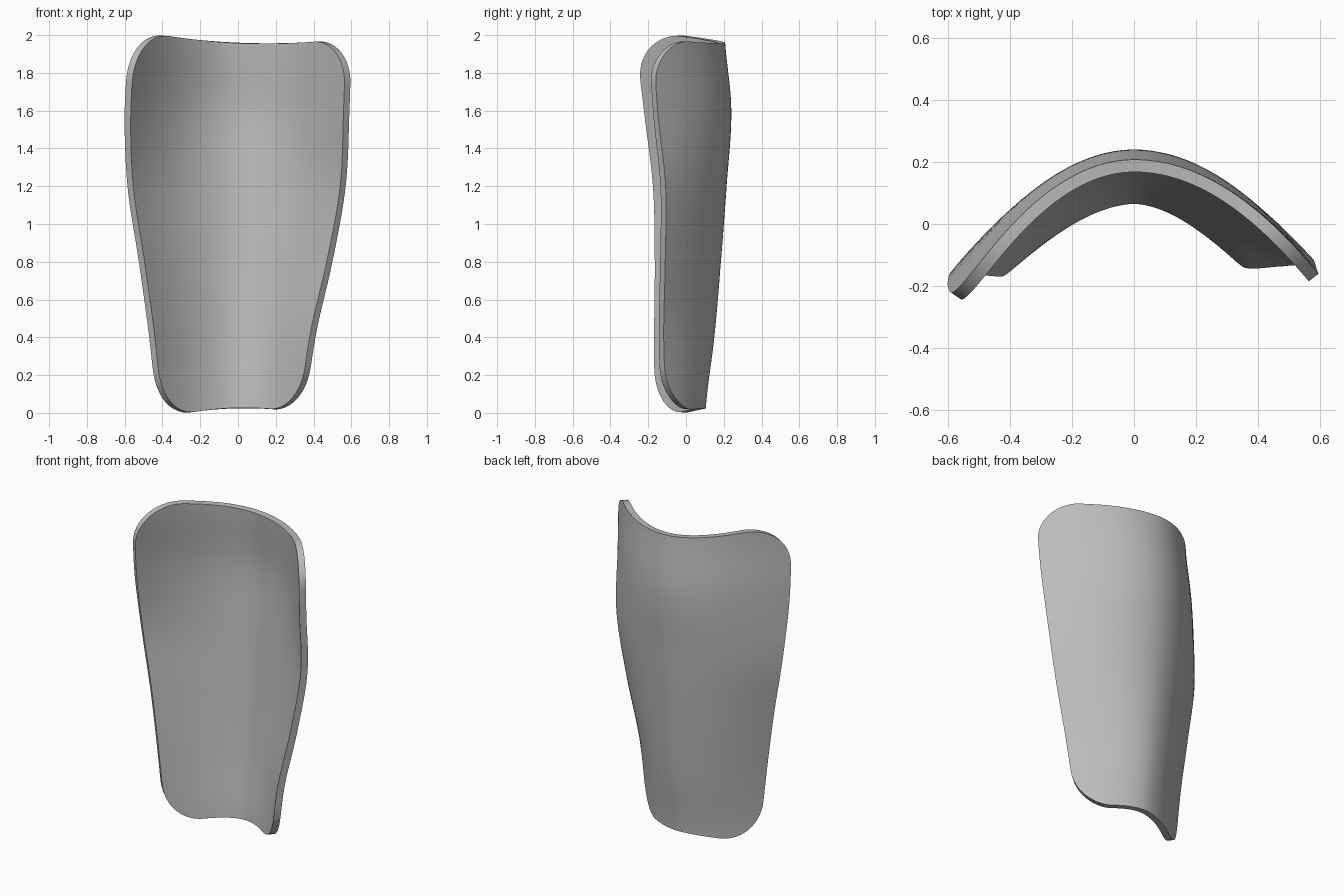
import bpy, bmesh
from math import cos, pi, sqrt

if "Cube" in bpy.data.objects:
    bpy.data.objects.remove(bpy.data.objects["Cube"])

# Cross-section every 0.4 in height:
# half width at -x, half width at +x, crest y, edge y at -x, edge y at +x
STEP = 0.4
SECTIONS = [
    (0.43, 0.36, 0.103, -0.135, -0.105),
    (0.47, 0.41, 0.15, -0.142, -0.118),
    (0.525, 0.50, 0.185, -0.139, -0.11),
    (0.585, 0.57, 0.215, -0.149, -0.108),
    (0.60, 0.59, 0.24, -0.199, -0.15),
    (0.575, 0.60, 0.205, -0.24, -0.17),
]
THICKNESS = 0.04
ROWS, COLS = 56, 40


def section(z):
    """Smooth spline through the cross-section table."""
    f = min(max(z / STEP, 0), len(SECTIONS) - 1.001)
    i = int(f)
    t = f - i
    p = [SECTIONS[min(max(k, 0), len(SECTIONS) - 1)] for k in range(i - 1, i + 3)]
    return [b + t * (c - a + t * (2*a - 5*b + 4*c - d + t * (3*(b - c) + d - a))) / 2
            for a, b, c, d in zip(*p)]


def corner_inset(v, radius):
    """How far the rounded corners pull the sides in."""
    t = max(0, 1 - v / 0.25, 1 - (2 - v) / 0.25)
    return radius * (1 - sqrt(max(0, 1 - t * t)))


def ease(t):
    t = min(max(t, 0), 1)
    return t * t * (3 - 2 * t)


def shell_point(u, v):
    wl, wr, _, _, _ = section(v)
    xl = -wl + corner_inset(v, 0.18)
    xr = wr - corner_inset(v, 0.17)
    x = xl + (xr - xl) * u
    # gently curved top and bottom edges
    top = -0.04 - 0.042 * x + 0.13 * x * x
    bottom = 0.024 + 0.02 * x - 0.25 * x * x
    z = v + top * ease((v - 1.6) / 0.4) + bottom * ease(1 - v / 0.4)
    wl, wr, crest, yl, yr = section(z)
    width, edge = (wl, yl) if x < 0 else (wr, yr)
    power = 1.78 + 0.11 * z
    y = crest - (crest - edge) * (abs(x) / width) ** power
    return x, y, z


# Curved back surface
bm = bmesh.new()
grid = []
for r in range(ROWS + 1):
    v = 1 - cos(pi * r / ROWS)
    grid.append([bm.verts.new(shell_point(c / COLS, v)) for c in range(COLS + 1)])
for a, b in zip(grid, grid[1:]):
    for c in range(COLS):
        bm.faces.new((a[c + 1], a[c], b[c], b[c + 1]))
mesh = bpy.data.meshes.new("guard_shell")
bm.to_mesh(mesh)
bm.free()

shell = bpy.data.objects.new("guard_shell", mesh)
bpy.context.collection.objects.link(shell)

# Plain grey material
grey = bpy.data.materials.new("plain_grey")
grey.use_nodes = True
colour = (0.5, 0.5, 0.5, 1)
grey.diffuse_color = colour
grey.node_tree.nodes["Principled BSDF"].inputs["Base Color"].default_value = colour
mesh.materials.append(grey)

# Thickness towards the hollow front side
solid = shell.modifiers.new("thickness", 'SOLIDIFY')
solid.thickness = THICKNESS
solid.offset = -1
solid.use_even_offset = True

bpy.ops.object.select_all(action='DESELECT')
shell.select_set(True)
bpy.context.view_layer.objects.active = shell
bpy.ops.object.modifier_apply(modifier=solid.name)
bpy.ops.object.shade_smooth_by_angle(angle=0.7)
